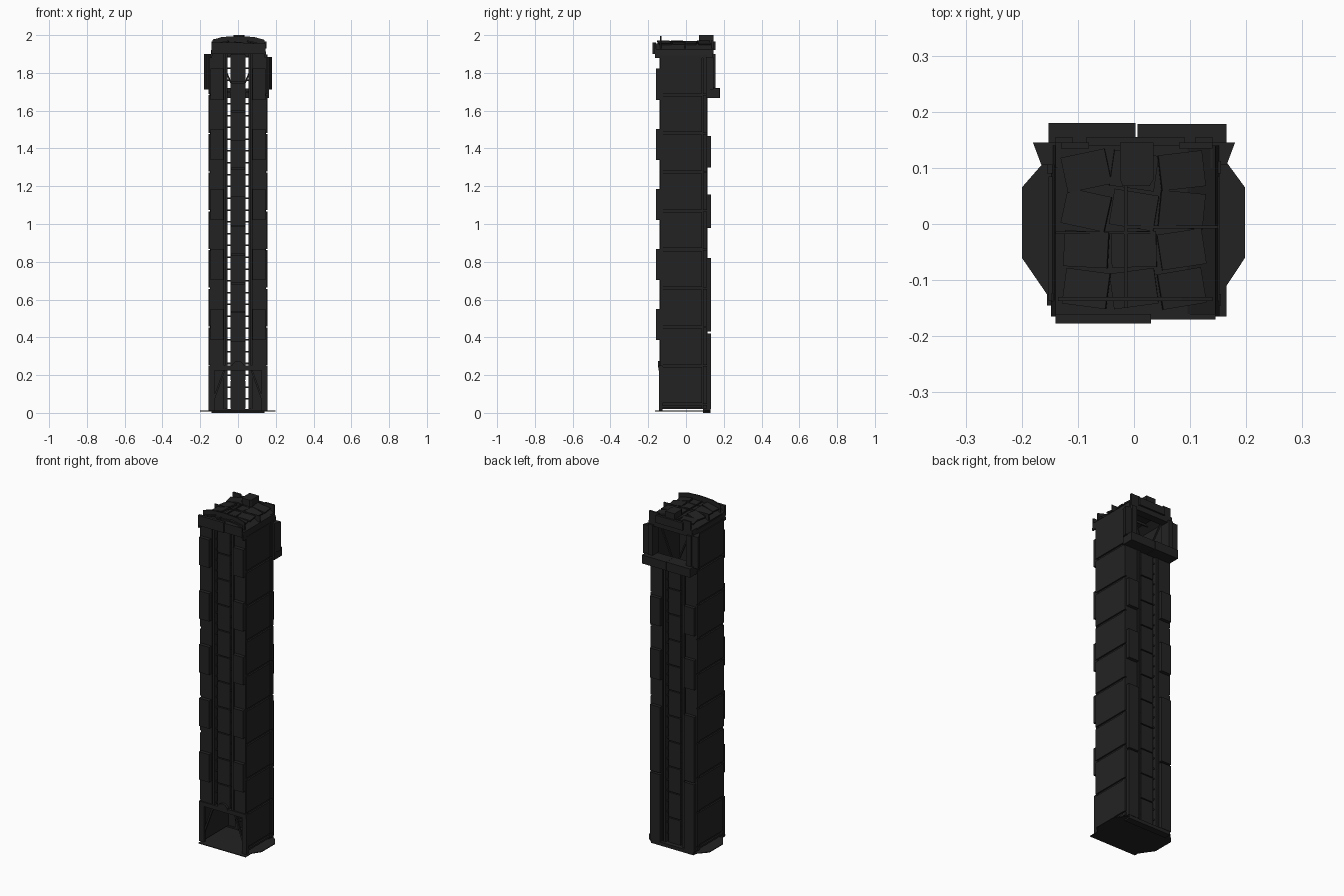
import bpy, bmesh, math, random
from mathutils import Matrix, Vector

if "Cube" in bpy.data.objects:
    bpy.data.objects.remove(bpy.data.objects["Cube"])

random.seed(4)
dark = bpy.data.materials.new("charcoal")
dark.diffuse_color = (0.0165, 0.0165, 0.0165, 1)
dark.use_nodes = True
dark.node_tree.nodes["Principled BSDF"].inputs["Base Color"].default_value = dark.diffuse_color


def finish(name, bm):
    bmesh.ops.recalc_face_normals(bm, faces=bm.faces[:])
    me = bpy.data.meshes.new(name)
    bm.to_mesh(me)
    bm.free()
    me.materials.append(dark)
    ob = bpy.data.objects.new(name, me)
    bpy.context.collection.objects.link(ob)
    return ob


def add_box(bm, x0, x1, y0, y1, z0, z1, rot=None):
    c = Vector(((x0 + x1) / 2, (y0 + y1) / 2, (z0 + z1) / 2))
    m = Matrix.Translation(c) @ (rot or Matrix()) @ Matrix.Diagonal((x1 - x0, y1 - y0, z1 - z0, 1))
    bmesh.ops.create_cube(bm, size=1, matrix=m)


def boxes(name, rows):
    bm = bmesh.new()
    for r in rows:
        add_box(bm, *r)
    return finish(name, bm)


def prism(name, pts, axis, a, b):
    """Extrude a 2D outline along y or z."""
    bm = bmesh.new()
    put = (lambda p, t: (p[0], t, p[1])) if axis == "y" else (lambda p, t: (p[0], p[1], t))
    lo = [bm.verts.new(put(p, a)) for p in pts]
    hi = [bm.verts.new(put(p, b)) for p in pts]
    bm.faces.new(lo)
    bm.faces.new(hi)
    n = len(pts)
    for i in range(n):
        bm.faces.new((lo[i], lo[(i + 1) % n], hi[(i + 1) % n], hi[i]))
    return finish(name, bm)


# Floor plate with wide side wings, and the thicker slab under the walls
prism("floor_plate", [(-0.2, -0.06), (-0.145, -0.14), (-0.145, -0.165), (0.165, -0.165), (0.165, -0.11),
                      (0.198, -0.06), (0.198, 0.065), (0.165, 0.11), (0.14, 0.13), (-0.14, 0.13),
                      (-0.165, 0.105), (-0.2, 0.065)], "z", 0.008, 0.012)
boxes("back_sill", [(-0.14, 0.14, 0.09, 0.13, 0.0, 0.02)])

# Side walls: stacked panels with narrow recessed seams
seams = [0.02, 0.045, 0.25, 0.455, 0.66, 0.865, 1.07, 1.275, 1.48, 1.685, 1.9]
for name, s in (("left_wall", -1), ("right_wall", 1)):
    rows = [sorted((s * 0.13, s * 0.143)) + [-0.135, 0.105, 0.02, 1.92]]
    for a, b in zip(seams, seams[1:]):
        rows.append(sorted((s * 0.14, s * 0.152)) + [-0.137, 0.085, a + 0.007, b - 0.007])
        rows.append(sorted((s * 0.14, s * 0.155)) + [0.09, 0.112, a + 0.003, b - 0.003])
    boxes(name, rows)

# Front and back columns with a see-through slit on each side of the centre strip
front_blocks = [(0.385 + 0.318 * i, 0.55 + 0.318 * i) for i in range(5)]
back_blocks = [(0.02, 0.42), (0.43, 0.82), (0.98, 1.155), (1.30, 1.465)]
for name, d, y, z0, z1, blocks, out in (("front", -1, -0.138, 0.23, 1.9, front_blocks, -0.16),
                                        ("back", 1, 0.112, 0.02, 1.68, back_blocks, 0.132)):
    panel, post, raised = [], [], []
    yi = y - d * 0.015
    for s in (-1, 1):
        panel.append(sorted((s * 0.075, s * 0.147)) + sorted((y, yi)) + [z0, z1])
        post.append(sorted((s * 0.055, s * 0.068)) + sorted((y + d * 0.003, y - d * 0.03)) + [z0, z1])
        post.append(sorted((s * 0.066, s * 0.08)) + sorted((yi, yi - d * 0.01)) + [z0, z1])
        for a, b in blocks:
            raised.append(sorted((s * 0.078, s * 0.145)) + sorted((y, out)) + [a, b])
    boxes(name + "_panels", panel)
    boxes(name + "_posts", post)
    boxes(name + "_raised_blocks", raised)
    # Centre strip made of stacked plates, tied to the posts by rungs
    n = round((z1 - z0) / 0.15)
    h = (z1 - z0) / n
    boxes(name + "_centre_strip", [(-0.04, 0.04, *sorted((yi, yi + d * 0.01)), z0 + i * h + 0.003, z0 + (i + 1) * h - 0.003)
                                   for i in range(n)] + [(-0.038, 0.038, *sorted((yi, yi - d * 0.006)), z0, z1)])
    boxes(name + "_rungs", [(-0.06, 0.06, *sorted((yi + d * 0.004, yi - d * 0.012)), 0.07 + k * 0.0625, 0.078 + k * 0.0625)
                            for k in range(30) if z0 < 0.07 + k * 0.0625 < z1])

# Entrance at the bottom of the front: lintel, keystone, side jambs and braces
boxes("entrance_lintel", [(-0.155, 0.155, -0.145, -0.125, 0.225, 0.25)])
prism("entrance_keystone", [(0.035 * math.cos(t), 0.24 + 0.035 * math.sin(t))
                            for t in [i * math.pi / 6 for i in range(7)]], "y", -0.147, -0.125)
bm = bmesh.new()
for s in (-1, 1):
    add_box(bm, *sorted((s * 0.125, s * 0.155)), -0.142, -0.125, 0.012, 0.225)
    add_box(bm, *sorted((s * 0.095, s * 0.105)), -0.135, -0.125, 0.06, 0.24, Matrix.Rotation(-s * 0.35, 4, "Y"))
finish("entrance_jambs", bm)

# Back hatch near the top: ledge, side shutters, frame and braces
boxes("hatch_ledge", [(-0.152, 0.003, 0.105, 0.18, 1.668, 1.72), (0.006, 0.165, 0.105, 0.178, 1.668, 1.718)])
for name, s, top in (("left_shutter", -1, 1.9), ("right_shutter", 1, 1.885)):
    prism(name, [(s * 0.13, 0.105), (s * 0.165, 0.105), (s * 0.18, 0.145), (s * 0.125, 0.145)], "z", 1.713, top)
bm = bmesh.new()
for s in (-1, 1):
    add_box(bm, *sorted((s * 0.11, s * 0.14)), 0.095, 0.155, 1.72, 1.9)
    add_box(bm, *sorted((s * 0.06, s * 0.068)), 0.095, 0.105, 1.7, 1.92, Matrix.Rotation(s * 0.4, 4, "Y"))
add_box(bm, -0.14, 0.14, 0.1, 0.145, 1.89, 1.93)
finish("hatch_frame", bm)

# Arched roof hood with an overhang at the front
arch = [(-0.148, 1.88), (-0.14, 1.925), (-0.095, 1.955), (0.095, 1.955), (0.145, 1.925), (0.152, 1.88)]
inner = [(x * 0.94, z - 0.012) for x, z in arch]
inner[0], inner[-1] = (-0.138, 1.88), (0.142, 1.88)
prism("roof_hood", arch + inner[::-1], "y", -0.165, 0.14)
boxes("roof_front_lip", [(-0.14, 0.03, -0.177, -0.16, 1.9, 1.96), (0.03, 0.145, -0.17, -0.16, 1.9, 1.955)])

# Uneven roof slates laid over the hood, with ridges between rows
bm = bmesh.new()
for i in range(3):
    for j in range(4):
        x, y = -0.085 + i * 0.085, -0.115 + j * 0.07
        r = Matrix.Rotation(random.uniform(-0.25, 0.25), 4, "Z") @ Matrix.Rotation(random.uniform(-0.1, 0.1) + (i - 1) * 0.15, 4, "Y")
        add_box(bm, x - 0.04, x + 0.04, y - 0.032, y + 0.032, 1.955, 1.963, r)
finish("roof_slates", bm)
boxes("roof_ridges", [(-0.14, 0.03, -0.018, -0.013, 1.93, 1.967), (-0.015, 0.15, -0.008, -0.003, 1.93, 1.967),
                      (-0.018, -0.012, -0.15, 0.12, 1.95, 1.968)])

# Thin arched crest at the front, back fins, and the raised block on top
prism("front_crest", [(-0.135, 1.93), (-0.135, 1.975), (-0.085, 1.99), (0, 1.995), (0.085, 1.99),
                      (0.14, 1.975), (0.14, 1.93)], "y", -0.137, -0.13)
boxes("back_fins", [(-0.13, -0.08, 0.135, 0.145, 1.9, 1.98), (0.08, 0.14, 0.135, 0.145, 1.9, 1.975),
                    (-0.085, 0.09, 0.14, 0.155, 1.92, 1.965)])
prism("top_block", [(-0.025, 0.145), (-0.025, 0.08), (-0.02, 0.068), (0.028, 0.068), (0.035, 0.08), (0.035, 0.145)],
      "z", 1.95, 2.0)
